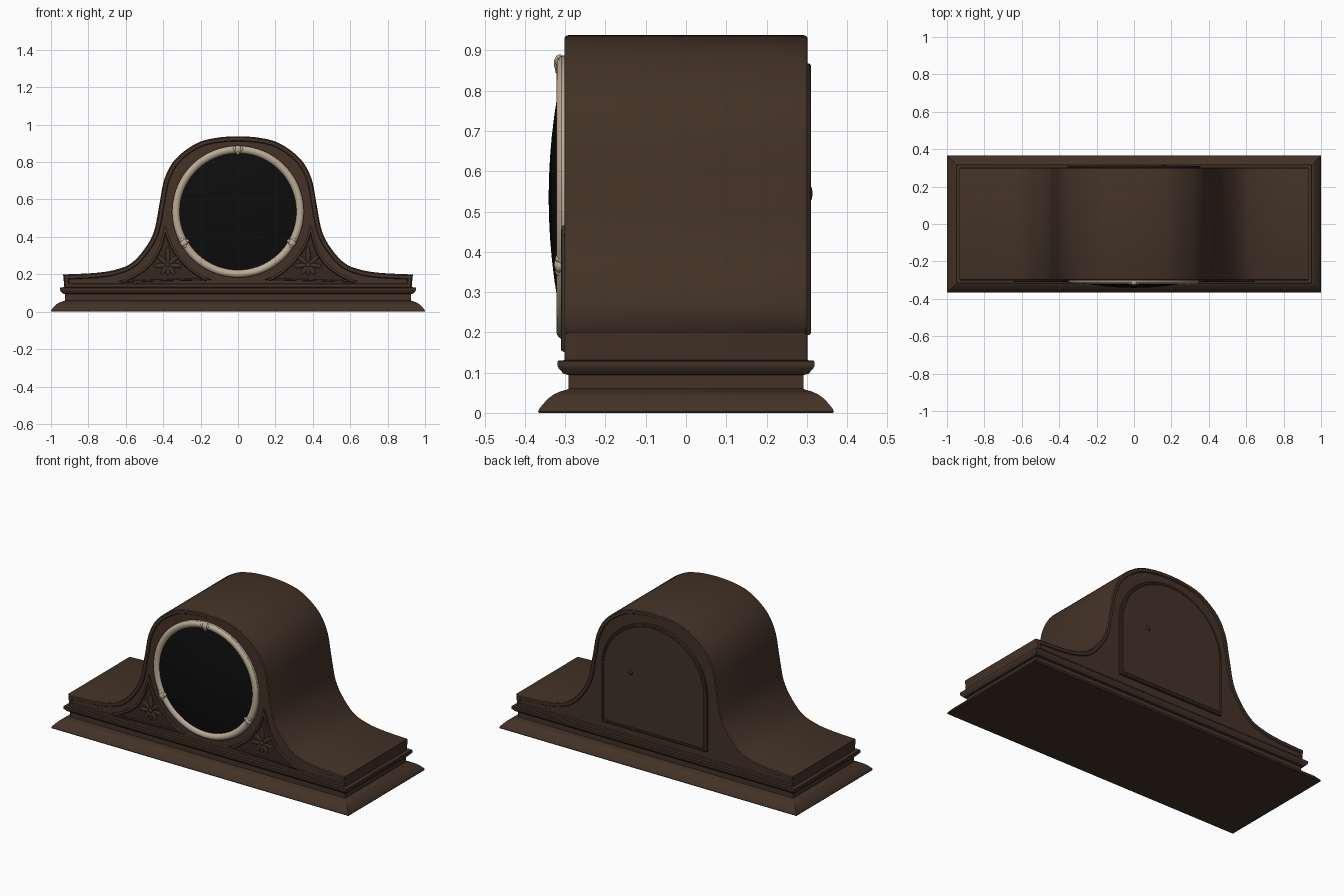
import bpy, bmesh, math
from mathutils import Vector, Matrix

if "Cube" in bpy.data.objects:
    bpy.data.objects.remove(bpy.data.objects["Cube"])


def material(name, rgb):
    m = bpy.data.materials.new(name)
    m.diffuse_color = (*rgb, 1)
    m.use_nodes = True
    m.node_tree.nodes["Principled BSDF"].inputs["Base Color"].default_value = m.diffuse_color
    return m


WOOD = material("brown wood", (0.056, 0.032, 0.020))
DARK = material("dark carved wood", (0.034, 0.021, 0.014))
CREAM = material("cream bezel", (0.50, 0.41, 0.30))
GLASS = material("black glass", (0.004, 0.004, 0.004))


def finish(bm, name, mats, angle=32):
    bmesh.ops.recalc_face_normals(bm, faces=bm.faces)
    me = bpy.data.meshes.new(name)
    bm.to_mesh(me)
    bm.free()
    for m in mats:
        me.materials.append(m)
    ob = bpy.data.objects.new(name, me)
    bpy.context.collection.objects.link(ob)
    bpy.ops.object.select_all(action='DESELECT')
    ob.select_set(True)
    bpy.context.view_layer.objects.active = ob
    bpy.ops.object.shade_smooth_by_angle(angle=math.radians(angle))
    return ob


def spline(pts, n=6):
    """Catmull-Rom curve through 2D points."""
    p = [Vector(q) for q in pts]
    p = [2 * p[0] - p[1]] + p + [2 * p[-1] - p[-2]]
    out = []
    for i in range(1, len(p) - 2):
        a, b, c, d = p[i - 1:i + 3]
        for k in range(n):
            t = k / n
            out.append(0.5 * (2 * b + (c - a) * t + (2 * a - 5 * b + 4 * c - d) * t * t
                              + (3 * b - a - 3 * c + d) * t ** 3))
    return out + [p[-2]]


def inset(pts, d):
    """Mitred inward offset of a closed 2D outline."""
    n = len(pts)
    area = sum(pts[i].x * pts[(i + 1) % n].y - pts[(i + 1) % n].x * pts[i].y for i in range(n))
    s = 1 if area > 0 else -1
    out = []
    for i, p in enumerate(pts):
        e1 = (p - pts[i - 1]).normalized()
        e2 = (pts[(i + 1) % n] - p).normalized()
        n1, n2 = Vector((-e1.y, e1.x)) * s, Vector((-e2.y, e2.x)) * s
        out.append(p + (n1 + n2) * (d / max(0.15, 1 + n1.dot(n2))))
    return out


def loft(name, outline, rings, axis, mats, cap_mat=0):
    """Skin an outline through (position along axis, inset) rings, capped at both ends."""
    pts = [Vector(p) for p in outline]
    bm = bmesh.new()
    loops = []
    for pos, off in rings:
        loops.append([bm.verts.new((p.x, pos, p.y) if axis == 'y' else (p.x, p.y, pos))
                      for p in inset(pts, off)])
    n = len(pts)
    for a, b in zip(loops, loops[1:]):
        for i in range(n):
            j = (i + 1) % n
            bm.faces.new((a[i], a[j], b[j], b[i]))
    bm.faces.new(loops[0])
    bm.faces.new(loops[-1]).material_index = cap_mat
    return finish(bm, name, mats)


def blobs(name, items, mat):
    """Ellipsoids: (x, y, z, radii, turn in the front plane)."""
    bm = bmesh.new()
    for x, y, z, r, turn in items:
        m = (Matrix.Translation((x, y, z)) @ Matrix.Rotation(turn, 4, 'Y')
             @ Matrix.Diagonal((*r, 1)))
        bmesh.ops.create_uvsphere(bm, u_segments=16, v_segments=10, radius=1, matrix=m)
    return finish(bm, name, [mat], 60)


def circle(r, n=96):
    return [(r * math.cos(2 * math.pi * i / n), CZ + r * math.sin(2 * math.pi * i / n))
            for i in range(n)]


CZ = 0.535  # height of the dial centre

# Stepped base moulding
loft("base_moulding", [(-1, -.367), (1, -.367), (1, .367), (-1, .367)],
     [(0, .002), (.004, 0), (.012, .004), (.024, .014), (.036, .025), (.046, .039),
      (.053, .054), (.058, .072), (.060, .075), (.094, .075), (.097, .063), (.112, .050),
      (.116, .048), (.127, .048), (.130, .051), (.131, .068)], 'z', [WOOD])

# Humped case with a rounded edge and shallow recessed faces
half = [(.126, .928), (.228, .897), (.335, .815), (.393, .71), (.42, .575), (.449, .43),
        (.5, .335), (.57, .26), (.65, .226), (.757, .208), (.935, .199)]
top = spline([(-x, z) for x, z in reversed(half)] + [(0, .938)] + half)
case = [Vector((-.928, .125))] + top + [Vector((.928, .125))]
rim = [(.292, 0), (.298, .002), (.302, .007), (.302, .023), (.296, .027)]
loft("case", case, [(-y, o) for y, o in reversed(rim)] + rim, 'y', [WOOD])

# Back door with arched top, and its knob
arch = [(.355 * math.cos(math.pi * i / 40), .53 + .337 * math.sin(math.pi * i / 40))
        for i in range(41)]
loft("back_door", [(.355, .193)] + arch + [(-.355, .193)],
     [(.29, 0), (.306, 0), (.310, .004), (.310, .012), (.308, .014), (.308, .017),
      (.310, .019)], 'y', [WOOD])
blobs("door_knob", [(.16, .309, .545, (.018, .005, .018), 0)], DARK)

# Bezel ring and domed glass
loft("bezel", circle(.352),
     [(-.294, 0), (-.309, 0), (-.315, .004), (-.320, .011), (-.322, .018), (-.320, .027),
      (-.315, .035), (-.308, .040), (-.300, .041)], 'y', [CREAM])
loft("dial_glass", circle(.313),
     [(-.300, 0)] + [(-.308 - .033 * (1 - (r / .313) ** 2), .313 - r)
                     for r in (.313, .29, .25, .2, .15, .1, .05, .01)], 'y', [GLASS])

# Three small ornaments on the bezel
orn = []
for deg in (90, 210, 330):
    a = math.radians(deg)
    for da, dr, size in ((0, 0, .020), (-.055, .003, .011), (.055, .003, .011), (0, -.018, .010)):
        r = .333 + dr
        orn.append((r * math.cos(a + da), -.314, CZ + r * math.sin(a + da),
                    (size, .014 if size > .015 else .011, size * 1.1), math.pi / 2 - a))
blobs("bezel_ornaments", orn, CREAM)

# Carved corner panels: raised frame, dark field, leaf spray
a0, a1 = math.atan2(.465 - CZ, .385), math.atan2(.158 - CZ, .15)
inner = [(.392 * math.cos(a0 + (a1 - a0) * i / 20), CZ + .392 * math.sin(a0 + (a1 - a0) * i / 20))
         for i in range(21)]
outer = spline([(.645, .158), (.56, .197), (.485, .25), (.43, .33), (.40, .43)], 5)
for side, s in (("left", -1), ("right", 1)):
    loft(side + "_corner_panel", [(s * p[0], p[1]) for p in inner + outer],
         [(-.292, 0), (-.308, 0), (-.310, .003), (-.310, .012), (-.302, .016)],
         'y', [WOOD, DARK], 1)
    leaves = [(s * .375, -.303, .25, (.013, .008, .013), 0)]
    for deg, ln in ((0, .045), (48, .034), (-48, .034), (95, .035), (-95, .035),
                    (145, .028), (-145, .028), (180, .024)):
        t = math.radians(deg)
        leaves.append((s * .375 + math.sin(t) * (ln + .006), -.302,
                       .25 + math.cos(t) * (ln + .006), (.012, .006, ln), t))
    blobs(side + "_leaf_carving", leaves, WOOD)
